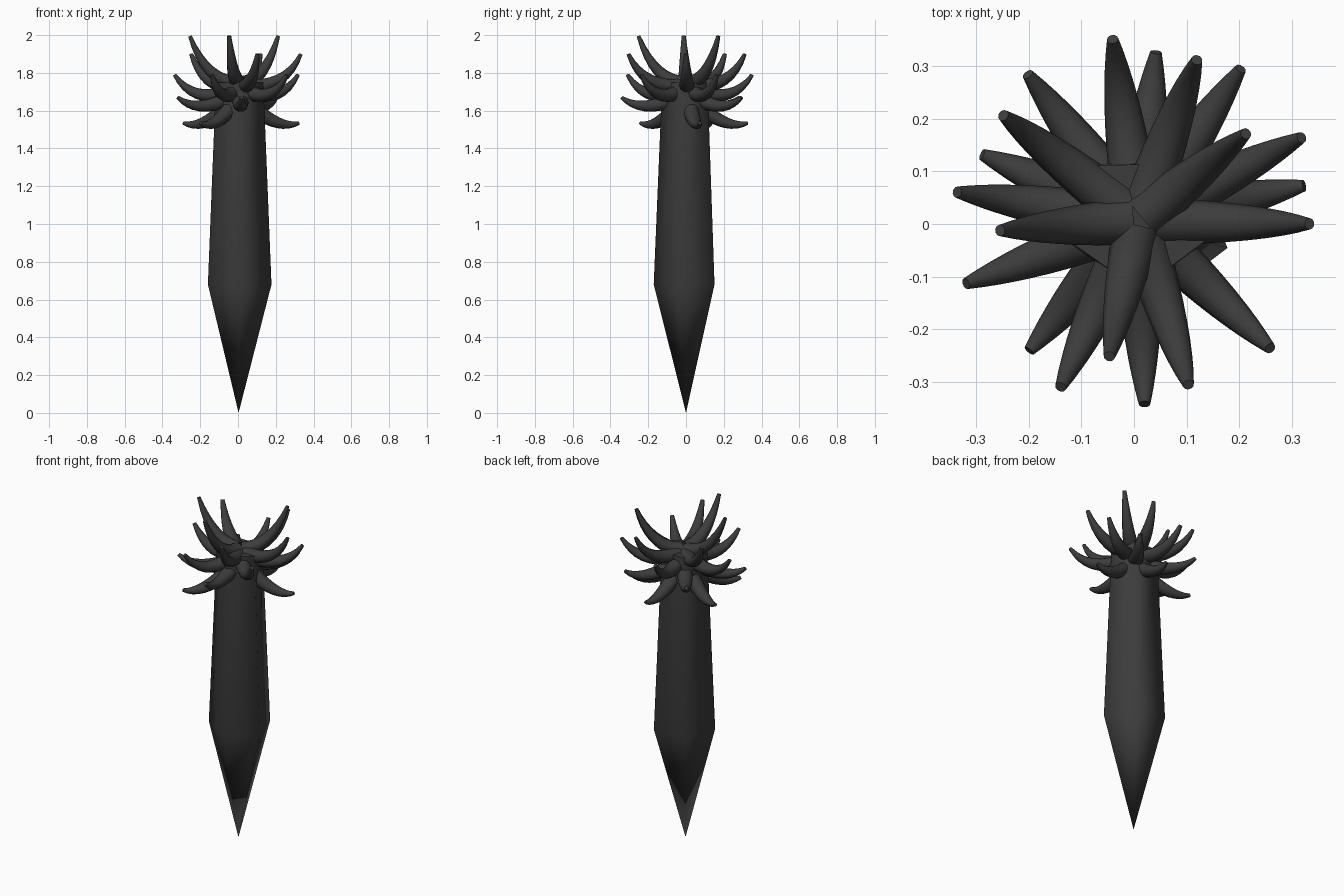
import bpy, bmesh
from math import cos, sin, pi, radians
from mathutils import Vector

if "Cube" in bpy.data.objects:
    bpy.data.objects.remove(bpy.data.objects["Cube"])

CX, CY = 0.008, 0.006

dark = bpy.data.materials.new("dark_grey")
dark.diffuse_color = (0.045, 0.045, 0.045, 1)
dark.use_nodes = True
dark.node_tree.nodes["Principled BSDF"].inputs["Base Color"].default_value = dark.diffuse_color


def finish(bm, name, angle):
    bmesh.ops.recalc_face_normals(bm, faces=bm.faces)
    me = bpy.data.meshes.new(name)
    bm.to_mesh(me)
    bm.free()
    ob = bpy.data.objects.new(name, me)
    bpy.context.collection.objects.link(ob)
    me.materials.append(dark)
    bpy.ops.object.select_all(action='DESELECT')
    ob.select_set(True)
    bpy.context.view_layer.objects.active = ob
    bpy.ops.object.shade_smooth_by_angle(angle=radians(angle))
    return ob


def bridge(bm, a, b):
    n = len(a)
    for i in range(n):
        j = (i + 1) % n
        bm.faces.new((a[i], a[j], b[j], b[i]))


# Five-sided pointed trunk
bm = bmesh.new()
tip = bm.verts.new((0.003, 0, 0))
rings = []
for r, z in ((0.177, 0.68), (0.132, 1.75)):
    rings.append([bm.verts.new((CX + r * cos(radians(-17 + 72 * k)),
                                CY + r * sin(radians(-17 + 72 * k)), z)) for k in range(5)])
for k in range(5):
    bm.faces.new((tip, rings[0][(k + 1) % 5], rings[0][k]))
bridge(bm, *rings)
bm.faces.new(rings[1])
finish(bm, "trunk", 75)


# Curved tapering spike in the vertical plane at the given angle
def spike(name, angle, root, mid, end, sides=10, steps=8):
    a = radians(angle)
    out, side = Vector((cos(a), sin(a), 0)), Vector((-sin(a), cos(a), 0))
    up = Vector((0, 0, 1))
    p0, p2 = Vector(root), Vector(end)
    p1 = 2 * Vector(mid) - (p0 + p2) / 2
    bm = bmesh.new()
    prev = first = None
    for s in range(steps + 1):
        t = s / steps
        p = p0 * (1 - t) ** 2 + p1 * 2 * t * (1 - t) + p2 * t * t
        d = ((p1 - p0) * (1 - t) + (p2 - p1) * t).normalized()
        nrm = up * d.x - out * d.y
        rad = 0.011 + 0.033 * (1 - t ** 1.6)
        c = Vector((CX, CY, 0)) + out * p.x + up * p.y
        ring = [bm.verts.new(c + side * rad * cos(2 * pi * i / sides)
                             + nrm * rad * 0.9 * sin(2 * pi * i / sides)) for i in range(sides)]
        if prev:
            bridge(bm, prev, ring)
        else:
            first = ring
        prev = ring
    bm.faces.new(first)
    bm.faces.new(prev)
    finish(bm, name, 40)


# Five tiers: angles, then (radius, height) of root, middle and end
tiers = [
    ((39, 184, 258), (0.01, 1.745), (0.155, 1.81), (0.263, 1.995)),
    ((-1, 70, 142, 287), (0.03, 1.73), (0.21, 1.765), (0.325, 1.9)),
    ((27, 98, 171, 245, 316), (0.06, 1.70), (0.225, 1.69), (0.348, 1.79)),
    ((56, 127, 200, 272), (0.07, 1.66), (0.225, 1.625), (0.348, 1.67)),
    ((12, 84, 157, 230), (0.08, 1.61), (0.21, 1.535), (0.322, 1.535)),
]
for n, (angles, root, mid, end) in enumerate(tiers):
    for k, ang in enumerate(angles):
        spike(f"spike_tier{n + 1}_{k + 1}", ang, root, mid, end)
